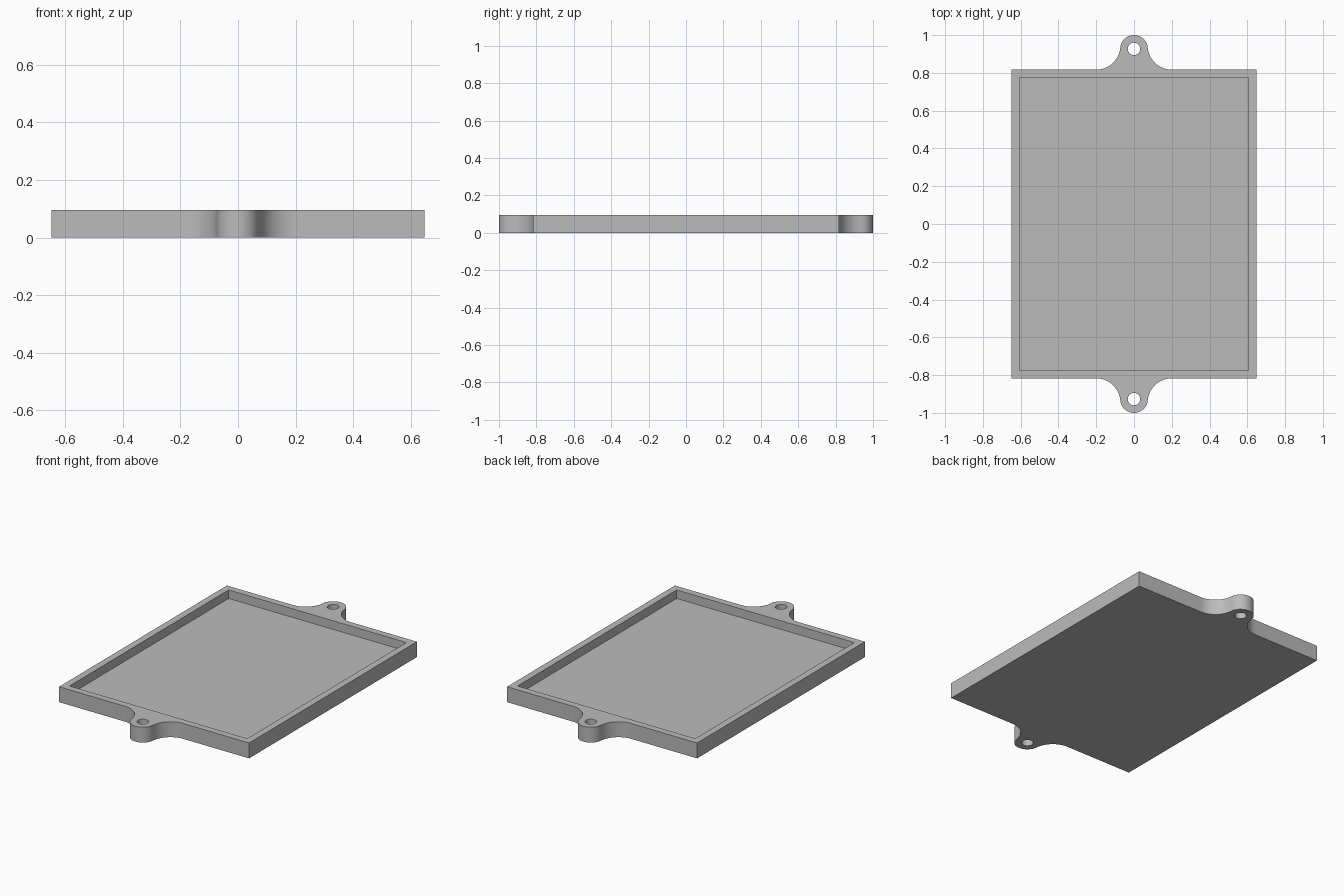
import bpy
import bmesh
from math import atan2, cos, sin, pi

cube = bpy.data.objects.get("Cube")
if cube:
    bpy.data.objects.remove(cube, do_unlink=True)

HALF_X, HALF_Y, HEIGHT = 0.648, 0.817, 0.095
WALL, FLOOR = 0.042, 0.042
EAR_R, HOLE_R = 0.073, 0.033
EAR_Y = 1 - EAR_R
FLARE_X = 0.2  # where each ear's flare meets the tray edge

grey = bpy.data.materials.new("plain_grey")
grey.use_nodes = True
grey.diffuse_color = (0.5, 0.5, 0.5, 1)
grey.node_tree.nodes["Principled BSDF"].inputs["Base Color"].default_value = (0.5, 0.5, 0.5, 1)


def arc(cx, cy, r, start, end, steps):
    angles = [start + (end - start) * i / steps for i in range(steps + 1)]
    return [(cx + r * cos(a), cy + r * sin(a)) for a in angles]


def prism(name, outline, z0, z1):
    """Solid made by extruding a closed outline from z0 up to z1."""
    bm = bmesh.new()
    base = bm.faces.new([bm.verts.new((x, y, z0)) for x, y in outline])
    top = bmesh.ops.extrude_face_region(bm, geom=[base], use_keep_orig=True)["geom"]
    for v in top:
        if isinstance(v, bmesh.types.BMVert):
            v.co.z = z1
    bmesh.ops.recalc_face_normals(bm, faces=bm.faces)
    mesh = bpy.data.meshes.new(name)
    bm.to_mesh(mesh)
    bm.free()
    mesh.materials.append(grey)
    obj = bpy.data.objects.new(name, mesh)
    bpy.context.collection.objects.link(obj)
    return obj


# Quarter outline: corner, concave flare tangent to the edge and ear, ear cap
d = EAR_Y - HALF_Y
flare_r = (FLARE_X ** 2 + d ** 2 - EAR_R ** 2) / (2 * (d + EAR_R))
flare_y = HALF_Y + flare_r
touch = atan2(flare_y - EAR_Y, FLARE_X)
quarter = [(HALF_X, HALF_Y)]
quarter += arc(FLARE_X, flare_y, flare_r, -pi / 2, touch - pi, 16)
quarter += arc(0, EAR_Y, EAR_R, touch, pi / 2, 16)[1:]

# Mirror to the back half, then turn it round for the front half
half = quarter + [(-x, y) for x, y in reversed(quarter[:-1])]
outline = half + [(-x, -y) for x, y in half]
tray = prism("mounting_tray", outline, 0, HEIGHT)

# Pocket and the two screw holes
px, py = HALF_X - WALL, HALF_Y - WALL
pocket = [(px, py), (-px, py), (-px, -py), (px, -py)]
cutters = [prism("pocket_cutter", pocket, FLOOR, HEIGHT + 0.1)]
for side in (-1, 1):
    ring = arc(0, side * EAR_Y, HOLE_R, 0, 2 * pi, 32)[:-1]
    cutters.append(prism("hole_cutter", ring, -0.1, HEIGHT + 0.1))

bpy.ops.object.select_all(action="DESELECT")
bpy.context.view_layer.objects.active = tray
tray.select_set(True)
for cutter in cutters:
    cutter.hide_render = True
    mod = tray.modifiers.new("cut", "BOOLEAN")
    mod.operation = "DIFFERENCE"
    mod.solver = "EXACT"
    mod.object = cutter
    bpy.ops.object.modifier_apply(modifier=mod.name)
    bpy.data.objects.remove(cutter, do_unlink=True)

bpy.ops.object.shade_smooth_by_angle(angle=pi / 6)
